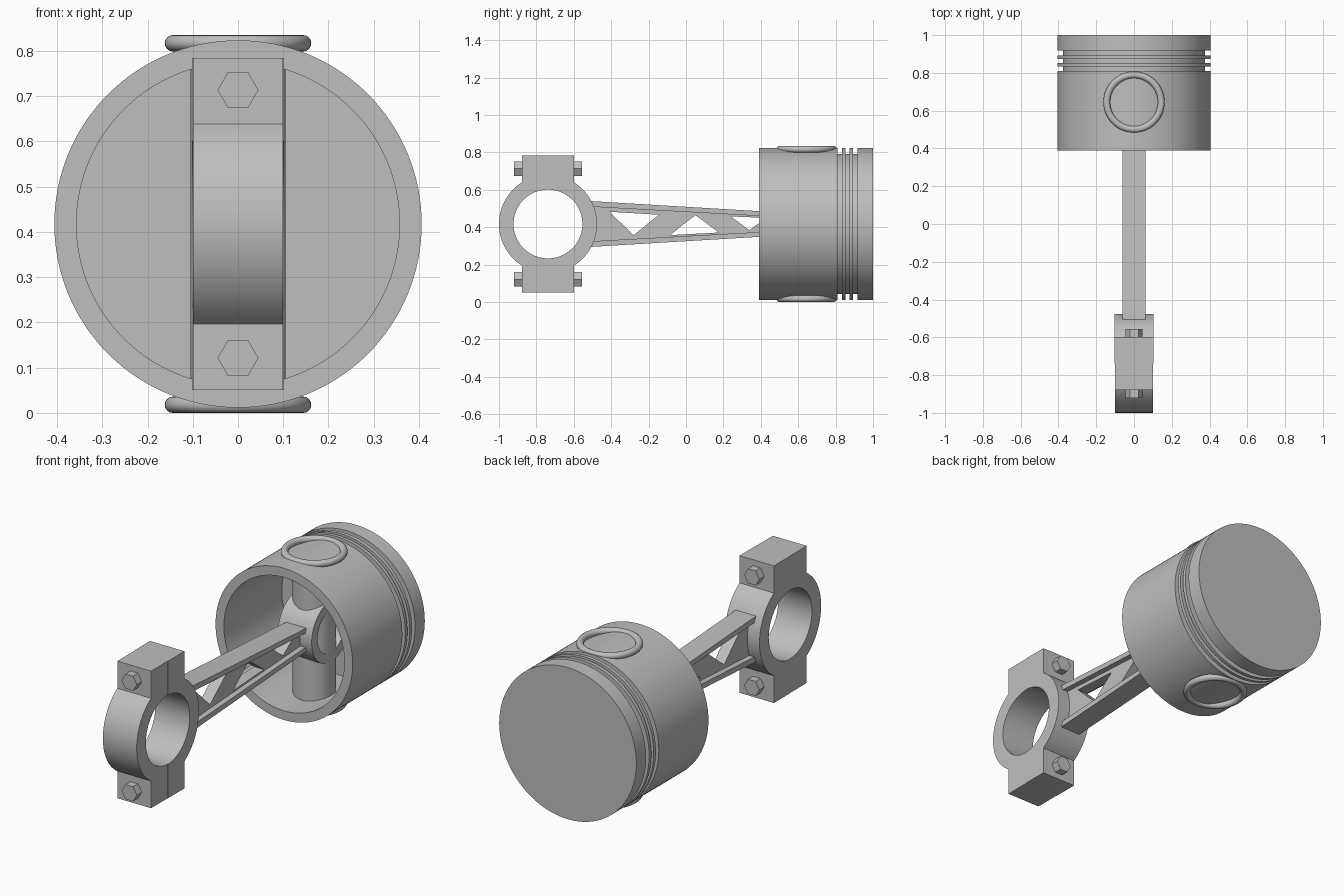
import bpy, bmesh, math
from mathutils import Matrix, Vector

cube = bpy.data.objects.get("Cube")
if cube:
    bpy.data.objects.remove(cube, do_unlink=True)

CZ = 0.4175        # height of the main axis
BIG_Y = -0.738     # big end centre
PIN_Y = 0.645      # wrist pin centre

metal = bpy.data.materials.new("grey metal")
metal.use_nodes = True
colour = (0.52, 0.52, 0.52, 1)
metal.diffuse_color = colour
metal.node_tree.nodes["Principled BSDF"].inputs["Base Color"].default_value = colour


def finish(name, bm):
    bmesh.ops.recalc_face_normals(bm, faces=bm.faces)
    mesh = bpy.data.meshes.new(name)
    bm.to_mesh(mesh)
    bm.free()
    mesh.materials.append(metal)
    obj = bpy.data.objects.new(name, mesh)
    bpy.context.collection.objects.link(obj)
    bpy.ops.object.select_all(action='DESELECT')
    obj.select_set(True)
    bpy.context.view_layer.objects.active = obj
    bpy.ops.object.shade_smooth_by_angle(angle=math.radians(30))
    return obj


def lathe(name, profile, matrix, closed=False, steps=96):
    """Revolve (radius, height) points around local z."""
    bm = bmesh.new()
    verts = [bm.verts.new((r, 0, h)) for r, h in profile]
    pairs = list(zip(verts, verts[1:])) + ([(verts[-1], verts[0])] if closed else [])
    edges = [bm.edges.new(p) for p in pairs]
    bmesh.ops.spin(bm, geom=verts + edges, cent=(0, 0, 0), axis=(0, 0, 1),
                   angle=math.tau, steps=steps, use_duplicate=False)
    bmesh.ops.remove_doubles(bm, verts=bm.verts, dist=1e-5)
    bm.transform(matrix)
    return finish(name, bm)


def plate(name, outlines, half):
    """Side-view (y, z) outlines, the later ones holes, extruded along x."""
    curve = bpy.data.curves.new(name, 'CURVE')
    curve.dimensions, curve.fill_mode, curve.extrude = '2D', 'BOTH', half
    for pts in outlines:
        spline = curve.splines.new('POLY')
        spline.points.add(len(pts) - 1)
        for p, (a, b) in zip(spline.points, pts):
            p.co = (a, b, 0, 1)
        spline.use_cyclic_u = True
    temp = bpy.data.objects.new(name + " outline", curve)
    mesh = temp.to_mesh()
    bm = bmesh.new()
    bm.from_mesh(mesh)
    temp.to_mesh_clear()
    bpy.data.objects.remove(temp)
    bpy.data.curves.remove(curve)
    bmesh.ops.remove_doubles(bm, verts=bm.verts, dist=1e-5)
    bm.transform(Matrix(((0, 0, 1, 0), (1, 0, 0, 0), (0, 1, 0, 0), (0, 0, 0, 1))))
    return finish(name, bm)


def arc(radius, start, end, steps=40):
    angles = [math.radians(start + (end - start) * i / steps) for i in range(steps + 1)]
    return [(radius * math.cos(a), radius * math.sin(a)) for a in angles]


along_y = Matrix.Translation((0, 0, CZ)) @ Matrix.Rotation(-math.pi / 2, 4, 'X')

# Piston: hollow skirt, ring grooves and crown
R, G = 0.406, 0.375
profile = [(0, 0.88), (0.357, 0.88), (0.357, 0.39), (R, 0.39)]
for low, high in ((0.81, 0.835), (0.853, 0.873), (0.892, 0.918)):
    profile += [(R, low), (G, low), (G, high), (R, high)]
profile += [(R, 1.0), (0, 1.0)]
lathe("piston", profile, along_y, steps=128)

# Wrist pin and the round collars at its ends
lathe("wrist_pin", [(0, -0.375), (0.105, -0.375), (0.105, 0.375), (0, 0.375)],
      Matrix.Translation((0, PIN_Y, CZ)), steps=64)
for side, label in ((1, "upper"), (-1, "lower")):
    tube = [(0.144 + a, b) for a, b in arc(0.018, 0, 337.5, 15)]
    lathe(label + "_pin_collar", tube,
          Matrix.Translation((0, PIN_Y, CZ + side * 0.3995)), closed=True)

# Small end around the pin
plate("small_end", [[(PIN_Y + a, CZ + b) for a, b in arc(r, 0, 354, 59)]
                    for r in (0.165, 0.115)], 0.1)

# Big end: cap and rod halves meeting at the bolted lugs
LUG, TOP, OUT, HOLE = 0.14, 0.367, 0.262, 0.184
lug_angle = math.degrees(math.acos(LUG / OUT))
half_ring = (arc(OUT, -lug_angle, lug_angle) + [(LUG, TOP), (0, TOP)]
             + arc(HOLE, 90, -90) + [(0, -TOP), (LUG, -TOP)])
for side, label, half in ((1, "big_end_rod_half", 0.102), (-1, "big_end_cap", 0.1)):
    plate(label, [[(BIG_Y + side * a, CZ + b) for a, b in half_ring]], half)

# Hexagonal bolts through the lugs
for side, label in ((1, "upper"), (-1, "lower")):
    bolt = [(0, -0.182), (0.045, -0.182), (0.045, 0.182), (0, 0.182)]
    lathe(label + "_bolt", bolt,
          Matrix.Translation((0, BIG_Y, side * 0.296)) @ along_y, steps=6)

# Rod: two tapering flanges
for side, label in ((1, "upper"), (-1, "lower")):
    bar = [(-0.52, 0.123), (0.52, 0.061), (0.52, 0.036), (-0.52, 0.093)]
    plate(label + "_rod_flange", [[(y, CZ + side * z) for y, z in bar]], 0.06)

# Thin web with triangular openings
web = [(-0.5, CZ + 0.1), (0.52, CZ + 0.045), (0.52, CZ - 0.045), (-0.5, CZ - 0.1)]
openings = [[(-0.41, 0.483), (-0.145, 0.467), (-0.28, 0.358)],
            [(-0.086, 0.358), (0.05, 0.465), (0.176, 0.372)],
            [(0.24, 0.458), (0.43, 0.45), (0.338, 0.384)]]
plate("rod_web", [web] + openings, 0.03)
